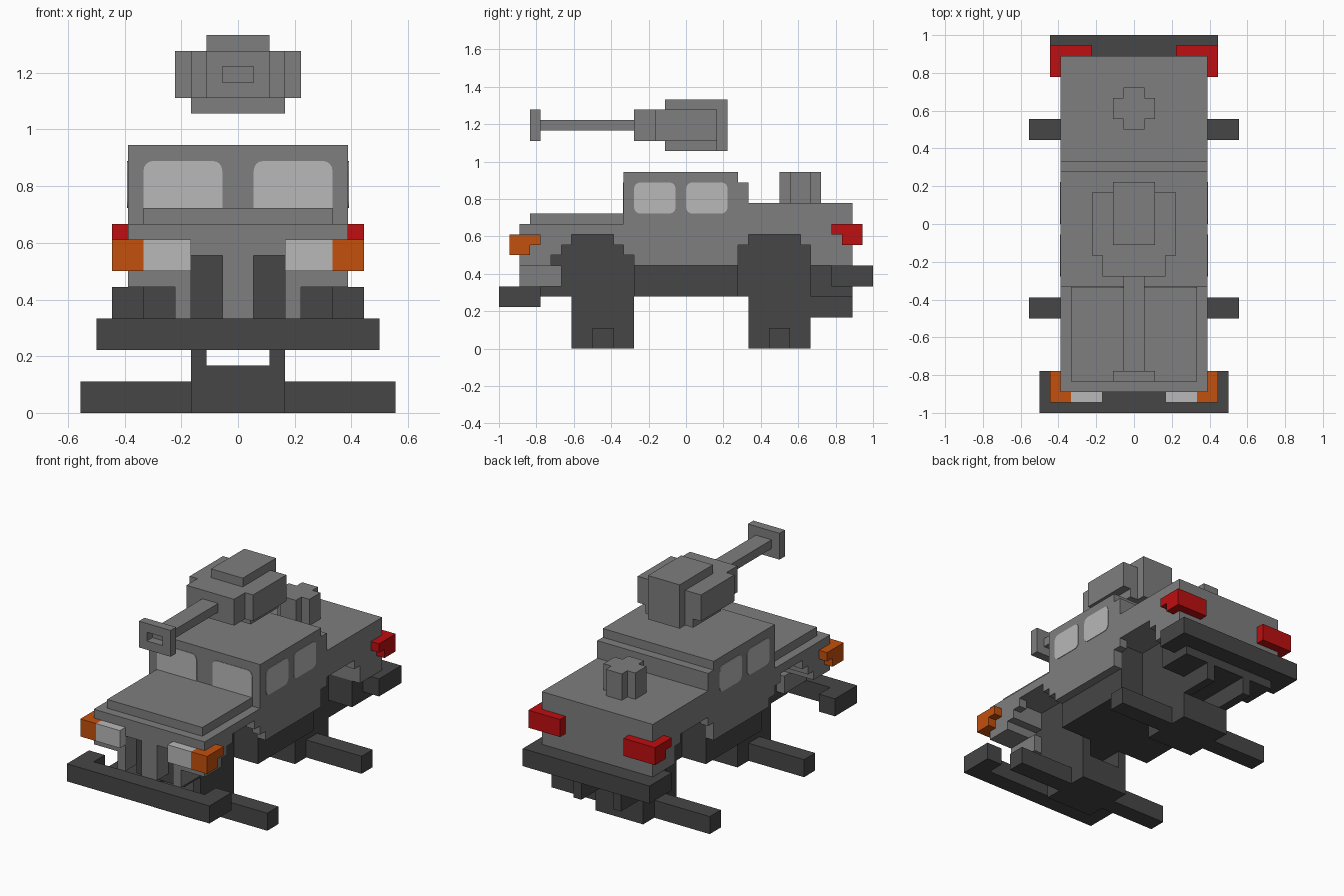
import bpy, bmesh, math

cube = bpy.data.objects.get("Cube")
if cube:
    bpy.data.objects.remove(cube, do_unlink=True)

U = 1 / 18  # one block


def material(name, rgb):
    m = bpy.data.materials.new(name)
    m.use_nodes = True
    m.diffuse_color = (*rgb, 1)
    m.node_tree.nodes["Principled BSDF"].inputs["Base Color"].default_value = (*rgb, 1)
    return m


GREY = material("body grey", (0.209, 0.209, 0.209))
DARK = material("dark grey", (0.061, 0.061, 0.061))
PALE = material("pale glass", (0.479, 0.479, 0.479))
ORANGE = material("signal orange", (0.552, 0.08, 0.004))
RED = material("tail red", (0.515, 0.0044, 0.0052))


def prism(bm, points, direction):
    """Extrude a flat outline, given in blocks, along a direction."""
    face = bm.faces.new([bm.verts.new(p) for p in points])
    ext = bmesh.ops.extrude_face_region(bm, geom=[face])["geom"]
    bmesh.ops.translate(bm, vec=direction,
                        verts=[v for v in ext if isinstance(v, bmesh.types.BMVert)])


def box(x0, x1, y0, y1, z0, z1):
    return ([(x0, y0, z0), (x1, y0, z0), (x1, y1, z0), (x0, y1, z0)], (0, 0, z1 - z0))


def side_profile(x0, x1, yz):
    return ([(x0, y, z) for y, z in yz], (x1 - x0, 0, 0))


def rounded(a0, a1, b0, b1, r=0.6, n=4):
    """Rounded rectangle outline."""
    pts = []
    for i, (a, b) in enumerate([(a1 - r, b1 - r), (a0 + r, b1 - r), (a0 + r, b0 + r), (a1 - r, b0 + r)]):
        for k in range(n + 1):
            t = math.pi / 2 * (i + k / n)
            pts.append((a + r * math.cos(t), b + r * math.sin(t)))
    return pts


def part(name, mat, *solids, mirror=False):
    bm = bmesh.new()
    for points, direction in solids:
        prism(bm, points, direction)
        if mirror:
            prism(bm, [(-x, y, z) for x, y, z in points],
                  (-direction[0], direction[1], direction[2]))
    bmesh.ops.recalc_face_normals(bm, faces=bm.faces)
    bmesh.ops.scale(bm, vec=(U, U, U), verts=bm.verts)
    me = bpy.data.meshes.new(name)
    bm.to_mesh(me)
    bm.free()
    me.materials.append(mat)
    ob = bpy.data.objects.new(name, me)
    bpy.context.collection.objects.link(ob)
    return ob


# Body: shared roofline, wheel arches cut only in the outer panels
roofline = [(16, 14), (6, 14), (6, 16), (5, 16), (5, 17), (-6, 17), (-6, 12), (-16, 12)]
inner = [(-16, 10), (-12, 10), (-12, 11), (12, 11), (12, 8), (16, 8)]
arches = [(-16, 8), (-13, 8), (-13, 9), (-12, 9), (-12, 10), (-11, 10), (-11, 11), (-7, 11),
          (-7, 10), (-6, 10), (-6, 9), (-5, 9), (-5, 8), (5, 8), (5, 10), (6, 10), (6, 11),
          (11, 11), (11, 10), (12, 10), (12, 8), (16, 8)]
part("body_core", GREY, side_profile(-6, 6, roofline + inner))
part("body_side_panels", GREY, side_profile(6, 7, roofline + arches), mirror=True)
part("hood", GREY, box(-6, 6, -15, -6, 12, 13))

# Nose with grille openings and corner notches
part("nose_sides", GREY, box(3, 6, -16, -13, 8, 10), box(3, 6, -13, -12, 9, 10),
     box(3, 4, -16, -12, 6, 8), mirror=True)
part("grille_post", GREY, box(-1, 1, -16, -14, 6, 10))
part("grille_back", DARK, box(-3, 3, -14, -12, 5, 10))

# Chassis
part("chassis_spine", DARK, box(-3, 3, -12, 12, 5, 11))
part("chassis_rails", DARK, box(3, 6, -5, 5, 5, 11), mirror=True)
part("rear_floor", DARK, box(-6, 6, 12, 16, 5, 8))
part("rear_skids", DARK, box(2, 3, 12, 16, 3, 5), mirror=True)

# Axles with their housings
for name, y0, y1, a in (("front", -11, -5, -9), ("rear", 6, 12, 8)):
    part(name + "_axle_housing", DARK, box(-3, 3, y0, y1, 0, 3))
    part(name + "_axle_struts", DARK, box(2, 3, y0, y1, 3, 5), mirror=True)
    part(name + "_axle", DARK, box(3, 10, a, a + 2, 0, 2), mirror=True)

# Bumpers wrapping round the corners
part("front_bumper", DARK, box(-9, 9, -18, -16, 4, 6))
part("front_bumper_ends", DARK, box(7, 9, -16, -14, 4, 6), mirror=True)
part("rear_bumper", DARK, box(-8, 8, 16, 18, 6, 8))
part("rear_bumper_ends", DARK, box(6, 8, 14, 16, 6, 8), mirror=True)

# Lights
part("headlights", PALE, box(3, 6, -17, -16, 9, 11), mirror=True)
part("turn_signals", ORANGE, box(6, 7, -17, -16, 9, 11),
     side_profile(7, 8, [(-17, 9), (-15, 9), (-15, 10), (-14, 10), (-14, 11), (-17, 11)]),
     mirror=True)
part("tail_lights", RED, box(4, 7, 16, 17, 10, 12),
     side_profile(7, 8, [(17, 10), (15, 10), (15, 11), (14, 11), (14, 12), (17, 12)]),
     mirror=True)

# Windows as thin plates
T = 0.06
part("windshield", PALE,
     ([(x, -6 - T, z) for x, z in rounded(1, 6, 12.3, 16)], (0, 2 * T, 0)), mirror=True)
for name, y0 in (("front", -5), ("rear", 0)):
    part(name + "_side_windows", PALE,
         ([(7 - T, y, z) for y, z in rounded(y0, y0 + 4, 13, 16)], (2 * T, 0, 0)), mirror=True)

# Rear deck post, plus-shaped
part("deck_post", GREY, box(-1, 1, 9, 13, 14, 17))
part("deck_post_sides", GREY, box(1, 2, 10, 12, 14, 17), mirror=True)

# Floating turret
part("turret_body", GREY, box(-4, 4, -3, 3, 20, 23))
part("turret_front", GREY, box(-3, 3, -5, -3, 20, 23))
part("turret_base", GREY, box(-3, 3, -2, 3, 19, 20))
part("turret_hatch", GREY, box(-2, 2, -2, 3, 23, 24))
part("turret_back", GREY, box(-2, 2, 3, 4, 19, 24))
part("gun_barrel", GREY, box(-1, 1, -14, -5, 21, 22))
part("muzzle_sides", GREY, box(1, 2, -15, -14, 20, 23), mirror=True)
part("muzzle_bars", GREY, box(-1, 1, -15, -14, 20, 21), box(-1, 1, -15, -14, 22, 23))
